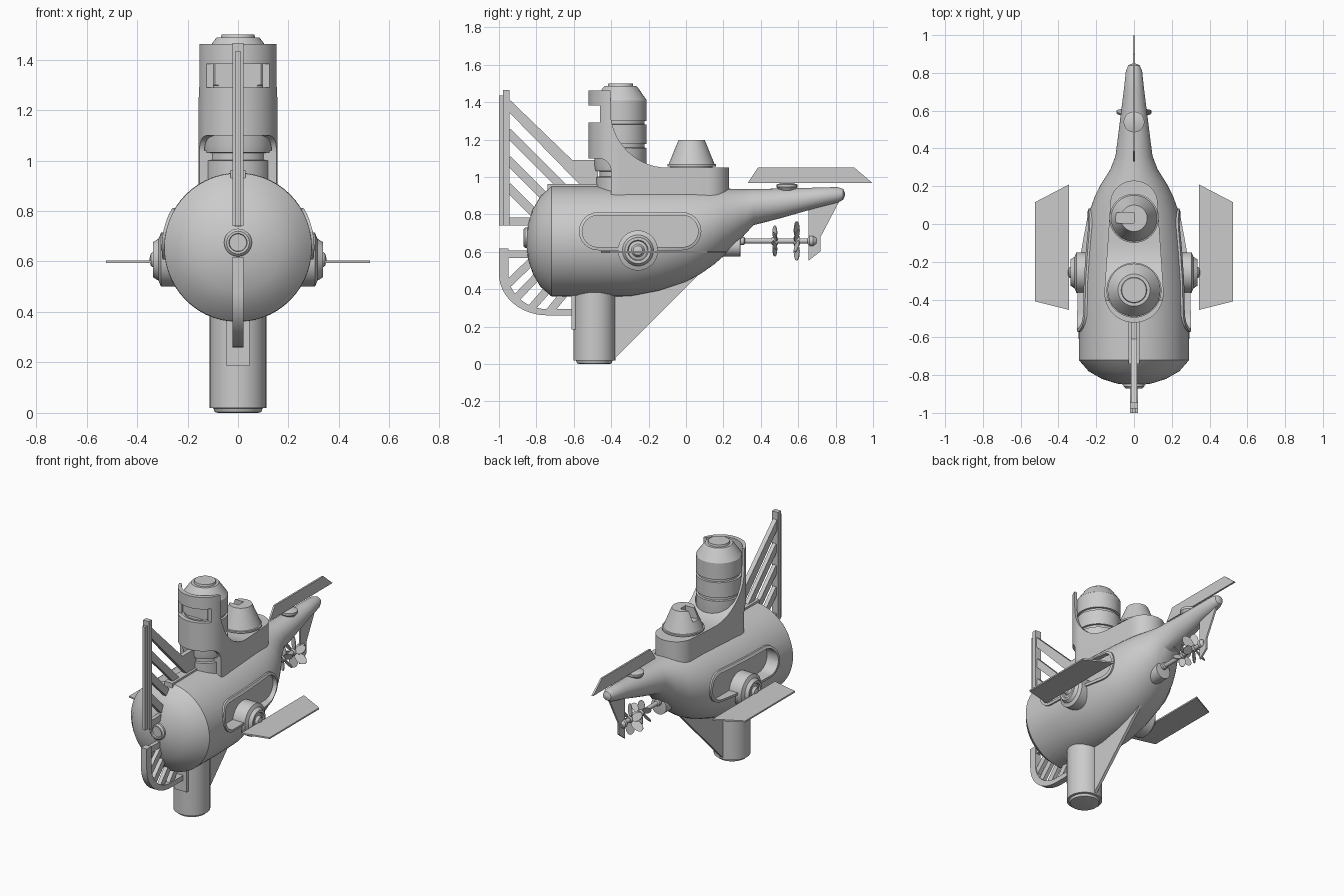
import bpy, bmesh
from math import sin, cos, pi, radians
from mathutils import Matrix, Vector

if "Cube" in bpy.data.objects:
    bpy.data.objects.remove(bpy.data.objects["Cube"])


def finish(name, bm, angle=30):
    bmesh.ops.recalc_face_normals(bm, faces=bm.faces)
    me = bpy.data.meshes.new(name)
    bm.to_mesh(me)
    bm.free()
    ob = bpy.data.objects.new(name, me)
    bpy.context.collection.objects.link(ob)
    shade(ob, angle)
    return ob


def shade(ob, angle=30):
    bpy.ops.object.select_all(action='DESELECT')
    ob.select_set(True)
    bpy.context.view_layer.objects.active = ob
    bpy.ops.object.shade_smooth_by_angle(angle=radians(angle))


def rings_mesh(name, rings, angle=30):
    """Skin a list of closed rings and cap both ends."""
    bm = bmesh.new()
    vs = [[bm.verts.new(p) for p in r] for r in rings]
    n = len(vs[0])
    for a, b in zip(vs, vs[1:]):
        for i in range(n):
            bm.faces.new((a[i], a[(i + 1) % n], b[(i + 1) % n], b[i]))
    bm.faces.new(vs[0])
    bm.faces.new(vs[-1])
    return finish(name, bm, angle)


def prism(name, pts, axis, lo, hi):
    """Extrude (y,z) points along x, or (x,y) points along z."""
    put = (lambda p, t: (t, p[0], p[1])) if axis == 'x' else (lambda p, t: (p[0], p[1], t))
    return rings_mesh(name, [[put(p, t) for p in pts] for t in (lo, hi)])


def lathe(name, prof, centre, direction='Z', n=40):
    """Revolve (radius, offset) points about an axis through centre."""
    rot = Vector((0, 0, 1)).rotation_difference(
        Vector({'Z': (0, 0, 1), 'Y': (0, 1, 0), 'X': (1, 0, 0), '-X': (-1, 0, 0)}[direction]))
    c = Vector(centre)
    return rings_mesh(name, [[c + rot @ Vector((r * cos(2 * pi * i / n), r * sin(2 * pi * i / n), t))
                              for i in range(n)] for r, t in prof])


def box(name, x0, x1, y0, y1, z0, z1):
    return prism(name, [(x0, y0), (x1, y0), (x1, y1), (x0, y1)], 'z', z0, z1)


def strut(name, a, b, w, half=0.013):
    a, b = Vector(a), Vector(b)
    d = (b - a).normalized() * w / 2
    p = Vector((-d.y, d.x))
    return prism(name, [a + p, b + p, b - p, a - p], 'x', -half, half)


def boolean(ob, cutter, op='DIFFERENCE'):
    m = ob.modifiers.new('cut', 'BOOLEAN')
    m.operation, m.object, m.solver = op, cutter, 'EXACT'
    bpy.ops.object.select_all(action='DESELECT')
    ob.select_set(True)
    bpy.context.view_layer.objects.active = ob
    bpy.ops.object.modifier_apply(modifier=m.name)
    bpy.data.objects.remove(cutter)
    shade(ob)


def arc(cx, cy, rx, ry, a0, a1, n=12):
    return [(cx + rx * cos(radians(a0 + (a1 - a0) * i / n)),
             cy + ry * sin(radians(a0 + (a1 - a0) * i / n))) for i in range(n + 1)]


# Hull: elliptical sections (y, bottom, top, half width)
SECTIONS = [(-.855, .645, .665, .01), (-.845, .565, .745, .09), (-.82, .485, .825, .17),
            (-.78, .415, .895, .24), (-.72, .362, .95, .292), (-.5, .36, .952, .293),
            (-.3, .362, .95, .289), (-.14, .393, .947, .273), (0, .44, .945, .252),
            (.075, .48, .942, .233), (.15, .532, .94, .206), (.21, .585, .938, .175),
            (.29, .665, .935, .125), (.36, .742, .935, .098), (.5, .778, .938, .08),
            (.7, .835, .943, .055), (.81, .862, .946, .043), (.84, .878, .936, .03),
            (.85, .9, .914, .008)]


def hull_shape(name, grow=0, n=56):
    return rings_mesh(name, [[((w + grow) * cos(2 * pi * i / n), y,
                               (b + t) / 2 + ((t - b) / 2 + grow) * sin(2 * pi * i / n))
                              for i in range(n)] for y, b, t, w in SECTIONS])


def stadium(r):
    return arc(-.47, .71, r, r, 90, 270) + arc(-.02, .71, r, r, -90, 90)


hull = hull_shape('hull')

# Side recesses with raised rims, pods and dive planes
for s, side, d in ((1, 'right', 'X'), (-1, 'left', '-X')):
    boolean(hull, prism('recess_cutter', stadium(.085), 'x', s * .215, s * .5))
    rim = prism(side + '_recess_rim', stadium(.102), 'x', s * .19, s * .4)
    boolean(rim, prism('rim_cutter', stadium(.085), 'x', s * .1, s * .5))
    boolean(rim, hull_shape('rim_shape', .01), 'INTERSECT')
    lathe(side + '_pod', [(.107, .19), (.107, .305), (.083, .315), (.07, .336), (.055, .336),
                          (.05, .326), (.035, .33), (.025, .345), (.008, .35)],
          (0, -.257, .607), d)
    prism(side + '_dive_plane', [(s * .343, -.455), (s * .523, -.41), (s * .523, .116),
                                 (s * .343, .21)], 'z', .594, .604)

# Sail: plan outline cut to the side profile, hollowed for the column
sail = prism('sail', arc(0, -.365, .157, .157, 180, 360, 32) + arc(0, .11, .125, .12, 0, 180, 20),
             'z', .75, 1.5)
profile = ([(-.6, 1.462), (-.405, 1.462)] + arc(-.1, 1.36, .305, .31, 180, 270, 14)
           + [(.3, 1.05), (.3, .7), (-.4, .7), (-.4, 1.03)] + arc(-.47, 1.03, .07, .07, 10, 90, 6)
           + [(-.6, 1.10)])
boolean(sail, prism('sail_profile', profile, 'x', -.3, .3), 'INTERSECT')
boolean(sail, lathe('sail_bore', [(.143, 1.04), (.143, 1.6)], (0, -.35, 0)))
boolean(sail, box('slit_cutter', -.125, .125, -.6, -.455, 1.29, 1.382))

# Ringed column inside the sail
column = lathe('column', [(.13, .85), (.13, 1.0), (.112, 1.002), (.112, 1.03), (.135, 1.032),
                          (.14, 1.06), (.14, 1.155), (.128, 1.157), (.128, 1.175), (.14, 1.177),
                          (.14, 1.28), (.128, 1.282), (.128, 1.298), (.14, 1.3), (.14, 1.41),
                          (.095, 1.475), (.085, 1.487), (.068, 1.487), (.065, 1.5)], (0, -.35, 0))
boolean(column, box('slit_cutter', -.125, .125, -.6, -.455, 1.29, 1.382))

# Aft cone with a slot
cone = lathe('aft_cone', [(.112, 1.03), (.112, 1.055), (.13, 1.057), (.13, 1.068), (.122, 1.07),
                          (.07, 1.198)], (0, .03, 0))
boolean(cone, box('slot_cutter', -.14, 0, .005, .06, 1.13, 1.3))

# Nose port and top spine
lathe('nose_port', [(.055, .02), (.055, -.02), (.045, -.03), (.036, -.03), (.034, -.018)],
      (0, -.84, .675), 'Y')
box('top_spine', -.03, .03, -.74, -.42, .9, .962)

# Upper net cutter
box('upper_cutter_bar', -.022, .022, -.978, -.945, .74, 1.466)
box('upper_cutter_edge', -.01, .01, -1, -.97, .74, 1.435)
prism('upper_cutter_brace', [(-.95, 1.42), (-.61, 1.092), (-.47, 1.092), (-.47, .92), (-.53, .92),
                             (-.95, 1.35)], 'x', -.015, .015)
for i, (z, run) in enumerate(((1.24, .33), (1.095, .21), (.95, .15))):
    strut(f'upper_slat_{i}', (-.955, z), (-.955 + run, z - run), .047)
strut('upper_slat_base', (-.955, .762), (-.8, .762), .045)

# Lower net cutter
prism('lower_cutter_frame', [(-1, .617)] + arc(-.74, .48, .26, .22, 180, 270)
      + [(-.59, .26), (-.59, .293)] + arc(-.74, .48, .21, .187, 270, 180) + [(-.95, .617)],
      'x', -.021, .021)
for i, (a, b) in enumerate((((-.97, .587), (-.82, .587)), ((-.955, .425), (-.83, .545)),
                            ((-.91, .35), (-.79, .475)), ((-.83, .295), (-.73, .41)),
                            ((-.73, .28), (-.64, .39)))):
    strut(f'lower_slat_{i}', a, b, .042)

# Support column, bracket and keel fin
lathe('support_column', [(.08, 0), (.092, .003), (.097, .018), (.112, .02), (.112, .45)],
      (0, -.49, 0))
box('column_bracket', -.046, .046, -.612, -.55, .185, .4)
prism('keel_fin', [(-.45, .03), (-.38, .03), (.16, .57), (-.1, .57), (-.45, .45)],
      'x', -.01, .01)

# Tail plane, its pivot and the skeg
prism('tail_plane', [(.33, .968), (.385, 1.05), (.9, 1.05), (.997, .968)], 'x', -.006, .006)
lathe('tail_pivot', [(.04, .925), (.055, .945), (.055, .96), (.03, .968)], (0, .54, 0))
prism('skeg', [(.655, .86), (.655, .552), (.72, .603), (.72, .68), (.825, .88)], 'x', -.006, .006)

# Stern tube, shaft and twin propellers
lathe('stern_tube', [(.056, .1), (.056, .29), (.03, .292)], (0, 0, .631), 'Y')
lathe('propeller_shaft', [(.022, .2), (.022, .31), (.014, .315), (.014, .65), (.028, .66),
                          (.028, .68), (.015, .698)], (0, 0, .658), 'Y', 20)
for name, y, radius, pitch in (('front_propeller', .475, .082, 30), ('rear_propeller', .592, .105, -30)):
    bm = bmesh.new()
    for k in range(6):
        m = (Matrix.Translation((0, y, .658)) @ Matrix.Rotation(k * pi / 3, 4, 'Y')
             @ Matrix.Translation((0, 0, radius * .56)) @ Matrix.Rotation(radians(pitch), 4, 'Z')
             @ Matrix.Diagonal((radius * .27, 1, radius * .44, 1)) @ Matrix.Rotation(pi / 2, 4, 'X'))
        bmesh.ops.create_cone(bm, cap_ends=True, segments=16, radius1=1, radius2=1,
                              depth=.005, matrix=m)
    finish(name, bm)
    lathe(name + '_hub', [(.018, -.018), (.022, -.012), (.022, .012), (.018, .018)],
          (0, y, .658), 'Y', 20)
